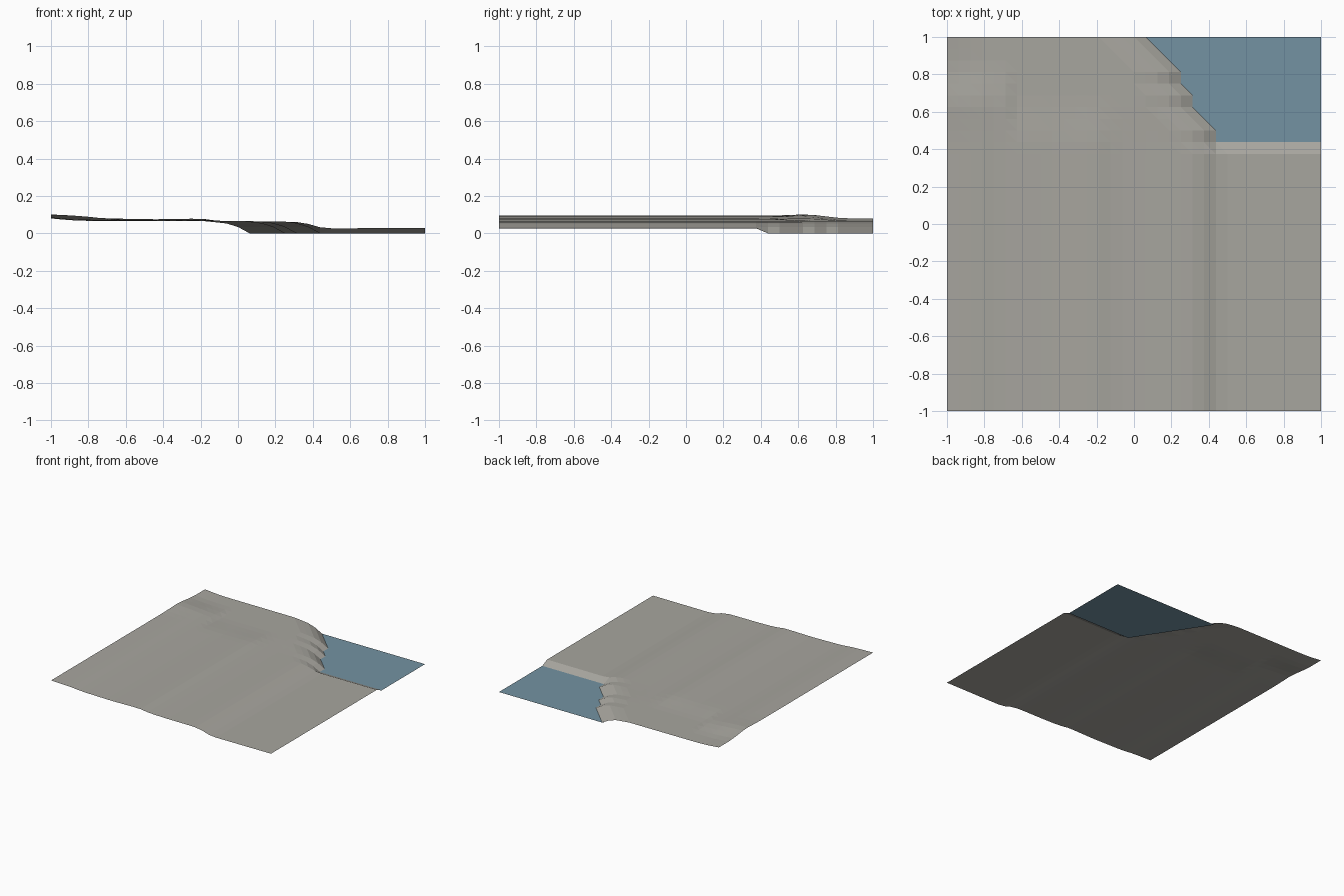
import bpy, bmesh, math

if "Cube" in bpy.data.objects:
    bpy.data.objects.remove(bpy.data.objects["Cube"])

N = 32
STEP = 2 / N

# Height profiles along x: front (constant for y < 0.4) and back edge
FRONT = [(-1, .095), (-.88, .092), (-.8, .088), (-.72, .08), (-.45, .075), (-.2, .079),
         (-.1, .066), (.05, .063), (.3, .062), (.36, .055), (.44, .032), (.5, .027), (1, .028)]
BACK = [(-1, .08), (-.9, .07), (-.8, .067), (-.2, .066), (1, .063)]
# Water's edge column (x in grid steps) for each row from y = 1 down to y = 0.4375
SHORE = [1, 2, 3, 4, 4, 5, 5, 6, 7, 7]
BANK = {1: .034, 2: .053, 3: .06}


def sample(profile, x):
    for (x0, z0), (x1, z1) in zip(profile, profile[1:]):
        if x <= x1:
            return z0 + (z1 - z0) * (x - x0) / (x1 - x0)
    return profile[-1][1]


def smooth(a, b, t):
    t = max(0, min(1, (t - a) / (b - a)))
    return t * t * (3 - 2 * t)


def is_water(i, j):
    row = N - j
    return row < len(SHORE) and i - N // 2 >= SHORE[row]


def height(i, j):
    if is_water(i, j):
        return 0
    x, y = -1 + i * STEP, -1 + j * STEP
    z = sample(FRONT, x)
    row = N - j
    if row < len(SHORE):
        # upper plateau behind the bank, with a soft knoll on the left
        fade = smooth(.62, .88, y) if x < -.65 else smooth(.4, .7, y)
        plateau = sample(FRONT, min(x, .3))
        z = plateau + (sample(BACK, x) - plateau) * fade
        z += .006 * math.exp(-((x + 1) / .15) ** 2 - ((y - .65) / .12) ** 2)
        z = min(z, BANK.get(SHORE[row] - (i - N // 2), z))
    return z


def add_object(name, bm, colour):
    mesh = bpy.data.meshes.new(name)
    bm.to_mesh(mesh)
    bm.free()
    obj = bpy.data.objects.new(name, mesh)
    bpy.context.collection.objects.link(obj)
    mat = bpy.data.materials.new(name + "_colour")
    mat.diffuse_color = (*colour, 1)
    mat.use_nodes = True
    mat.node_tree.nodes["Principled BSDF"].inputs["Base Color"].default_value = mat.diffuse_color
    obj.data.materials.append(mat)


# Land: faceted grid, leaving out triangles that are wholly water
bm = bmesh.new()
grid = {(i, j): bm.verts.new((-1 + i * STEP, -1 + j * STEP, height(i, j)))
        for i in range(N + 1) for j in range(N + 1)}
for i in range(N):
    for j in range(N):
        a, b, c, d = (i, j), (i + 1, j), (i + 1, j + 1), (i, j + 1)
        for tri in ((a, b, d), (b, c, d)):
            if not all(is_water(*p) for p in tri):
                bm.faces.new([grid[p] for p in tri])
bmesh.ops.delete(bm, geom=[v for v in bm.verts if not v.link_faces], context='VERTS')
add_object("land", bm, (.39, .38, .345))

# Lake: flat sheet with a straight shore tucked under the jagged bank
bm = bmesh.new()
bm.faces.new([bm.verts.new((x, y, 0)) for x, y in
              ((.05, 1), (.42, .43), (1, .43), (1, 1))])
add_object("lake", bm, (.175, .29, .36))
